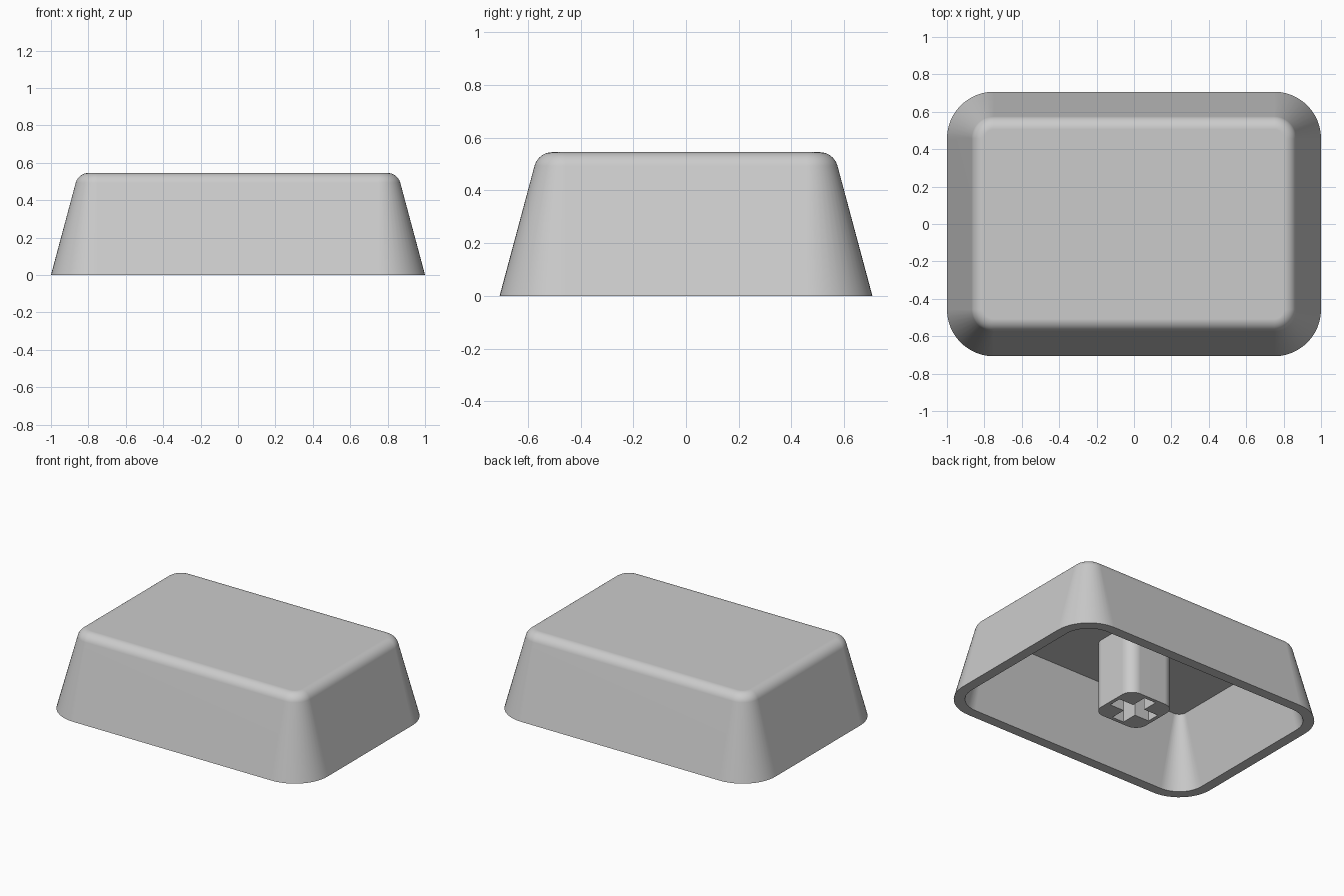
import bpy, bmesh, math

cube = bpy.data.objects.get("Cube")
if cube:
    bpy.data.objects.remove(cube, do_unlink=True)

grey = bpy.data.materials.new("light grey plastic")
grey.use_nodes = True
colour = (0.6, 0.6, 0.6, 1)
grey.diffuse_color = colour
grey.node_tree.nodes["Principled BSDF"].inputs["Base Color"].default_value = colour


def rounded_rect(cx, cy, r, z, steps=12):
    """Ring of points around four corner centres (+-cx, +-cy)."""
    ring = []
    for q, (sx, sy) in enumerate([(1, 1), (-1, 1), (-1, -1), (1, -1)]):
        for i in range(steps + 1):
            a = math.pi / 2 * (q + i / steps)
            ring.append((sx * cx + r * math.cos(a), sy * cy + r * math.sin(a), z))
    return ring


def loft(name, rings):
    """Skin a list of rings and cap both ends."""
    bm = bmesh.new()
    loops = [[bm.verts.new(p) for p in ring] for ring in rings]
    n = len(loops[0])
    for a, b in zip(loops, loops[1:]):
        for i in range(n):
            j = (i + 1) % n
            bm.faces.new((a[i], a[j], b[j], b[i]))
    bm.faces.new(loops[0][::-1])
    bm.faces.new(loops[-1])
    bmesh.ops.recalc_face_normals(bm, faces=bm.faces)
    mesh = bpy.data.meshes.new(name)
    bm.to_mesh(mesh)
    bm.free()
    mesh.materials.append(grey)
    obj = bpy.data.objects.new(name, mesh)
    bpy.context.collection.objects.link(obj)
    return obj


def select_only(obj):
    bpy.ops.object.select_all(action='DESELECT')
    obj.select_set(True)
    bpy.context.view_layer.objects.active = obj


def smooth(obj):
    select_only(obj)
    bpy.ops.object.shade_smooth_by_angle(angle=math.radians(30))
    weighted = obj.modifiers.new("even shading", 'WEIGHTED_NORMAL')
    weighted.keep_sharp = True


# Cap shell: tapered outside, rounded top edge, hollow underside
CX, CY, HEIGHT = 0.75, 0.457, 0.545
BASE_R, FILLET, TOP_R, WALL, CEILING = 0.25, 0.07, 0.05, 0.07, 0.48
profile = [(BASE_R - WALL - 0.128, CEILING), (BASE_R - WALL, 0), (BASE_R, 0)]
for i in range(9):
    a = math.radians(15 + 75 * i / 8)
    profile.append((TOP_R + FILLET * math.cos(a),
                    HEIGHT - FILLET + FILLET * math.sin(a)))
smooth(loft("cap_shell", [rounded_rect(CX, CY, r, z) for r, z in profile]))

# Mounting stem: rounded square post under the ceiling
stem = loft("mounting_stem",
            [rounded_rect(0.1, 0.1, 0.08, z, 8) for z in (0, CEILING + 0.01)])

# Cross-shaped socket cut into the bottom of the stem
ARM, SLOT = 0.155, 0.045
quarter = [(ARM, -SLOT), (ARM, SLOT), (SLOT, SLOT)]
cross = []
for q in range(4):
    c, s = round(math.cos(q * math.pi / 2)), round(math.sin(q * math.pi / 2))
    cross += [(x * c - y * s, x * s + y * c) for x, y in quarter]
cutter = loft("socket_cutter", [[(x, y, z) for x, y in cross] for z in (-0.1, 0.3)])
cutter.hide_render = True

cut = stem.modifiers.new("socket", 'BOOLEAN')
cut.operation = 'DIFFERENCE'
cut.solver = 'EXACT'
cut.object = cutter
select_only(stem)
bpy.ops.object.modifier_apply(modifier=cut.name)
bpy.data.objects.remove(cutter, do_unlink=True)
smooth(stem)
